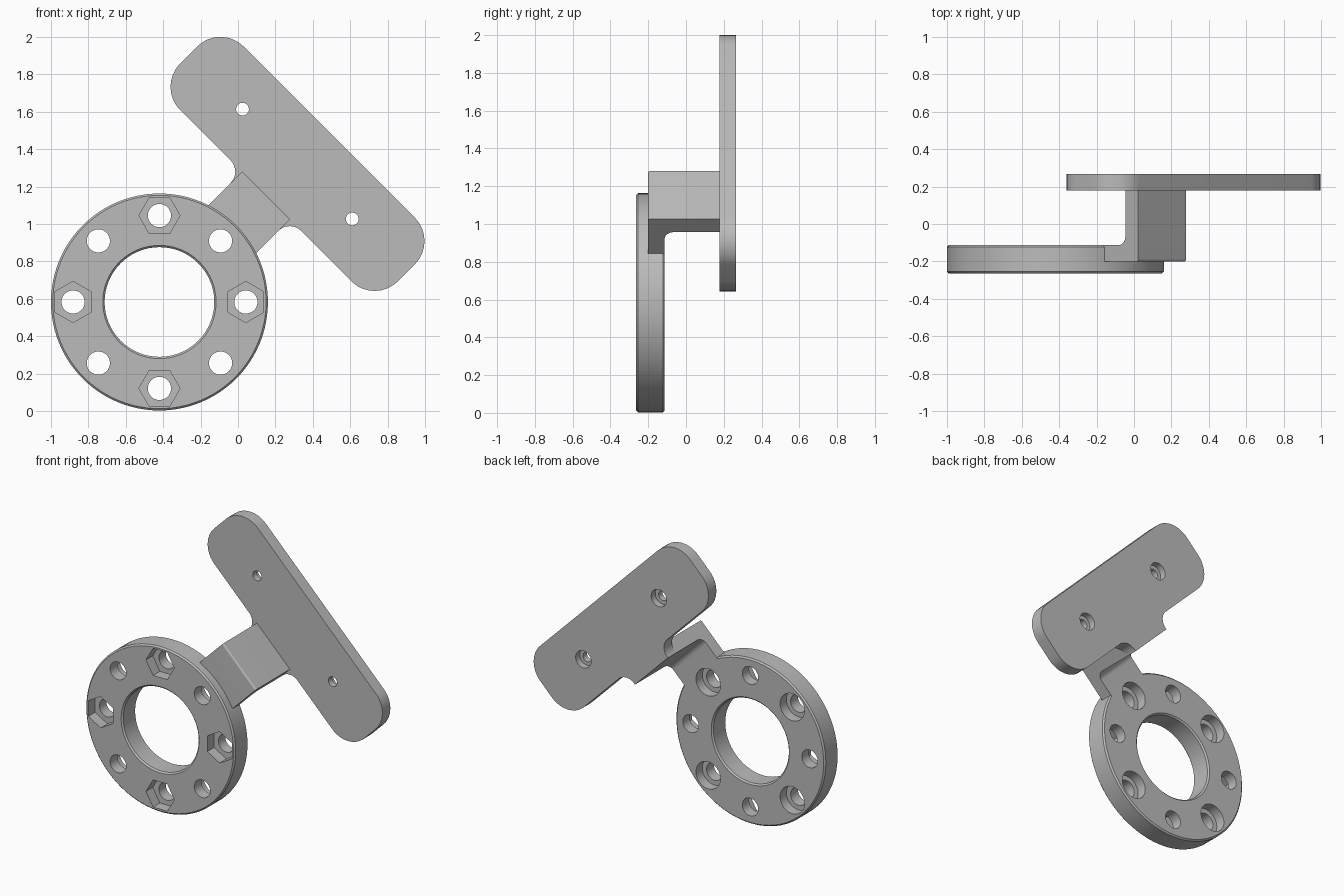
import bpy, bmesh
from math import cos, sin, pi, tau, sqrt, tan, radians
from mathutils import Vector

cube = bpy.data.objects.get("Cube")
if cube:
    bpy.data.objects.remove(cube, do_unlink=True)

grey = bpy.data.materials.new("plain grey")
grey.use_nodes = True
COLOUR = (0.5, 0.5, 0.5, 1)
grey.diffuse_color = COLOUR
grey.node_tree.nodes["Principled BSDF"].inputs["Base Color"].default_value = COLOUR

# Ring centre; u runs outward along the arm, v across it, y is depth
CX, CZ = -0.42, 0.583
RING_FRONT, RING_BACK = -0.264, -0.113
PLATE_FRONT, PLATE_BACK = 0.178, 0.266


def place(u, v, y):
    return Vector((CX + (u + v) / sqrt(2), y, CZ + (u - v) / sqrt(2)))


def circle(u, v, r, n=40, start=0.0):
    return [(u + r * cos(start + tau * i / n), v + r * sin(start + tau * i / n)) for i in range(n)]


def rounded(corners, steps=10):
    """Outline from (a, b, radius) corners, each rounded by its radius."""
    out = []
    for i, (a, b, r) in enumerate(corners):
        p = Vector((a, b))
        if r == 0:
            out.append(p)
            continue
        d1 = (Vector(corners[i - 1][:2]) - p).normalized()
        d2 = (Vector(corners[(i + 1) % len(corners)][:2]) - p).normalized()
        half = d1.angle(d2) / 2
        centre = p + (d1 + d2).normalized() * r / sin(half)
        s = p + d1 * r / tan(half) - centre
        e = p + d2 * r / tan(half) - centre
        out += [centre + s.lerp(e, k / steps).normalized() * r for k in range(steps + 1)]
    return out


def make(name, loops_list):
    """Solid from stacks of loops; each stack is capped at both ends."""
    bm = bmesh.new()
    for loops in loops_list:
        rows = [[bm.verts.new(p) for p in loop] for loop in loops]
        n = len(rows[0])
        for a, b in zip(rows, rows[1:]):
            for i in range(n):
                bm.faces.new((a[i], a[(i + 1) % n], b[(i + 1) % n], b[i]))
        bm.faces.new(rows[0])
        bm.faces.new(rows[-1][::-1])
    bmesh.ops.recalc_face_normals(bm, faces=bm.faces)
    mesh = bpy.data.meshes.new(name)
    bm.to_mesh(mesh)
    bm.free()
    mesh.materials.append(grey)
    obj = bpy.data.objects.new(name, mesh)
    bpy.context.collection.objects.link(obj)
    return obj


def prism(outline, y0, y1):
    return [[place(u, v, y) for u, v in outline] for y in (y0, y1)]


def activate(obj):
    bpy.ops.object.select_all(action="DESELECT")
    obj.select_set(True)
    bpy.context.view_layer.objects.active = obj


def cut(obj, prisms):
    cutter = make("cutter", prisms)
    cutter.hide_render = True
    mod = obj.modifiers.new("cut", "BOOLEAN")
    mod.operation, mod.solver, mod.object = "DIFFERENCE", "EXACT", cutter
    activate(obj)
    bpy.ops.object.modifier_apply(modifier=mod.name)
    bpy.data.objects.remove(cutter, do_unlink=True)


def smooth(obj):
    activate(obj)
    bpy.ops.object.shade_smooth_by_angle(angle=radians(30))


# Mounting ring with chamfered rims
R_OUT, R_IN, CH = 0.58, 0.293, 0.01


def disc(r_end, r_mid):
    return [[place(u, v, y) for u, v in circle(0, 0, r, 96)]
            for r, y in ((r_end, RING_FRONT), (r_mid, RING_FRONT + CH),
                         (r_mid, RING_BACK - CH), (r_end, RING_BACK))]


ring = make("mounting_ring", [disc(R_OUT - CH, R_OUT)])
bore = disc(R_IN + CH, R_IN)
for p in bore[0]:
    p.y -= 0.0001
for p in bore[-1]:
    p.y += 0.0001
cut(ring, [bore])

# Eight bolt holes: hex nut pockets in front, round counterbores behind
holes, pockets = [], []
for k in range(8):
    a = k * pi / 4
    u, v = 0.462 * cos(a), 0.462 * sin(a)
    holes.append(prism(circle(u, v, 0.062), RING_FRONT - 0.1, RING_BACK + 0.1))
    if k % 2:
        pockets.append(prism(circle(u, v, 0.11, 6, a + pi / 2), RING_FRONT - 0.1, RING_FRONT + 0.075))
    else:
        pockets.append(prism(circle(u, v, 0.095), RING_BACK - 0.07, RING_BACK + 0.1))
cut(ring, holes)
cut(ring, pockets)
smooth(ring)

# Angled arm: slab from the ring, then a web running back to the plate
HALF, WEB_IN, WEB_OUT, SLAB_FRONT = 0.181, 0.71, 0.807, -0.2
profile = rounded([(0.48, SLAB_FRONT, 0), (WEB_OUT, SLAB_FRONT, 0.012), (WEB_OUT, PLATE_FRONT, 0),
                   (WEB_IN, PLATE_FRONT, 0), (WEB_IN, RING_BACK, 0.05), (0.48, RING_BACK, 0)])
arm = make("offset_arm", [[[place(u, v, y) for u, y in profile] for v in (-HALF, HALF)]])
cut(arm, [prism(circle(0, 0, R_OUT - 0.012, 96), -1, 1)])
smooth(arm)

# Back plate with rounded corners and a filleted neck
U0, U1, L, R, F = 0.804, 1.284, 0.823, 0.175, 0.085
plate = make("back_plate", [prism(rounded([
    (U1, -L, R), (U1, L, R), (U0, L, R), (U0, HALF, F), (WEB_IN, HALF, 0),
    (WEB_IN, -HALF, 0), (U0, -HALF, F), (U0, -L, R)]), PLATE_FRONT, PLATE_BACK)])
screws = [(1.043, s * 0.415) for s in (-1, 1)]
cut(plate, [prism(circle(u, v, 0.034), -1, 1) for u, v in screws])
cut(plate, [prism(circle(u, v, 0.06), PLATE_BACK - 0.045, 1) for u, v in screws])
smooth(plate)
